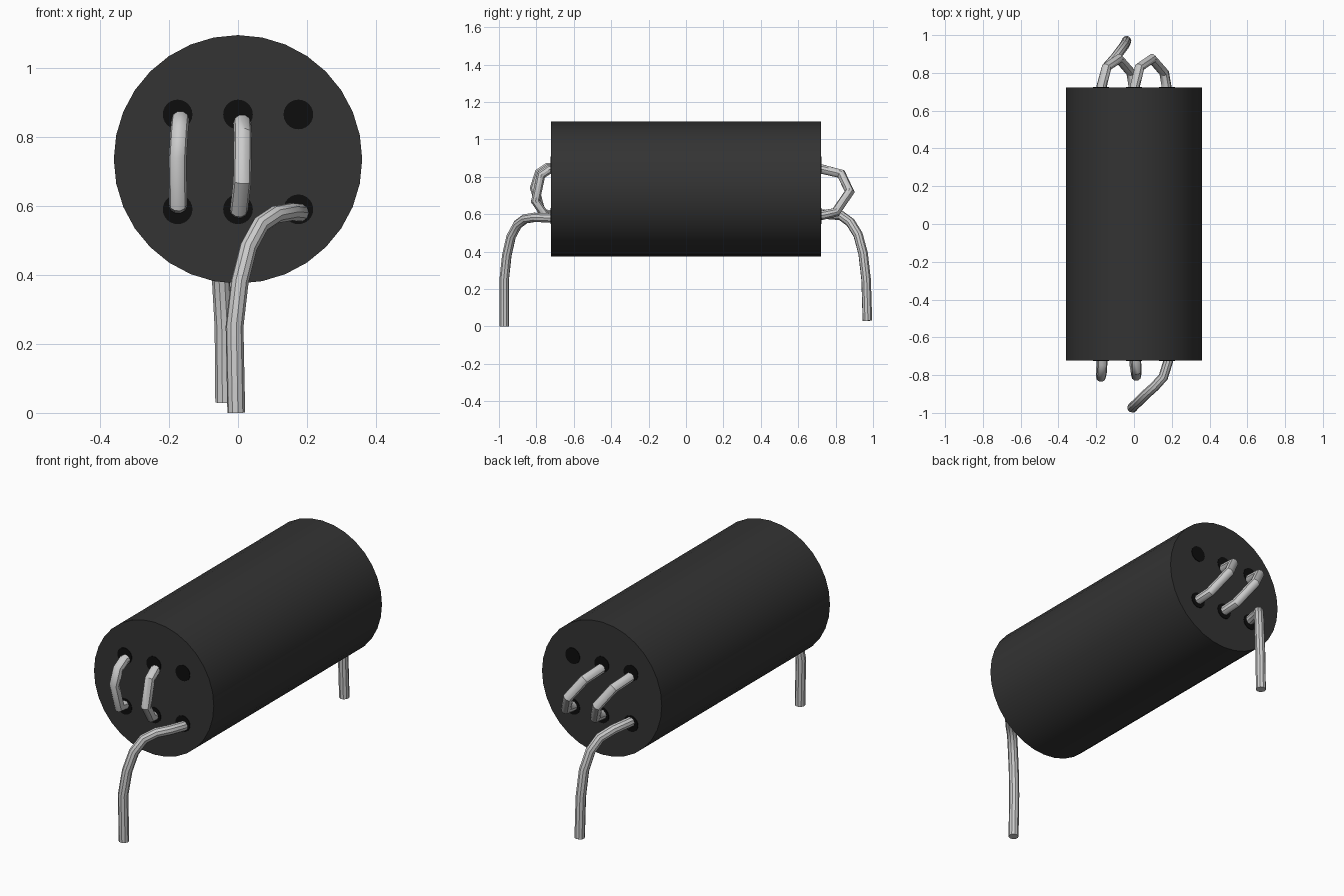
import bpy
from math import pi, radians

cube = bpy.data.objects.get("Cube")
if cube:
    bpy.data.objects.remove(cube, do_unlink=True)


def material(name, value):
    mat = bpy.data.materials.new(name)
    mat.use_nodes = True
    colour = (value, value, value, 1)
    mat.diffuse_color = colour
    mat.node_tree.nodes["Principled BSDF"].inputs["Base Color"].default_value = colour
    return mat


ferrite = material("dark grey ferrite", 0.033)
black = material("black bore", 0.004)
tin = material("tinned wire", 0.6)


def rod(name, x, z, radius, length, sides, mat):
    bpy.ops.mesh.primitive_cylinder_add(vertices=sides, radius=radius, depth=length,
                                        location=(x, 0, z), rotation=(pi / 2, 0, 0))
    ob = bpy.context.object
    ob.name = name
    ob.data.materials.append(mat)
    bpy.ops.object.shade_smooth_by_angle(angle=radians(30))


# Core and its six bores, whose dark ends sit just proud of the faces
LOW, HIGH, PITCH, HALF = 0.59, 0.865, 0.175, 0.722
rod("core_body", 0, 0.735, 0.36, 2 * HALF, 32, ferrite)
for row, z in (("lower", LOW), ("upper", HIGH)):
    for column, side in enumerate(("right", "middle", "left")):
        rod(f"{row}_{side}_bore", (column - 1) * PITCH, z, 0.043, 2 * HALF + 0.006, 24, black)


def wire(name, points):
    curve = bpy.data.curves.new(name, "CURVE")
    curve.dimensions = "3D"
    curve.bevel_depth = 0.026
    curve.bevel_resolution = 3
    curve.use_fill_caps = True
    spline = curve.splines.new("POLY")
    spline.points.add(len(points) - 1)
    for point, co in zip(spline.points, points):
        point.co = (*co, 1)
    ob = bpy.data.objects.new(name, curve)
    bpy.context.collection.objects.link(ob)
    curve.materials.append(tin)
    # Turn the swept curve into a smooth mesh
    bpy.ops.object.select_all(action="DESELECT")
    ob.select_set(True)
    bpy.context.view_layer.objects.active = ob
    bpy.ops.object.convert(target="MESH")
    bpy.ops.object.shade_smooth_by_angle(angle=radians(35))


# Leads bending down from the lower bores
wire("front_lead", [(0.18, -0.6, 0.58), (0.18, -0.73, 0.58), (0.155, -0.81, 0.583),
                    (0.11, -0.86, 0.575), (0.065, -0.9, 0.545), (0.03, -0.935, 0.48),
                    (0.005, -0.958, 0.38), (-0.01, -0.972, 0.25), (-0.005, -0.972, 0)])
wire("back_lead", [(-0.175, 0.6, 0.6), (-0.172, 0.73, 0.6), (-0.145, 0.83, 0.592),
                   (-0.1, 0.88, 0.555), (-0.07, 0.92, 0.49), (-0.05, 0.947, 0.39),
                   (-0.042, 0.963, 0.25), (-0.04, 0.97, 0.03)])

# Front loops join each upper bore to the one below it
wire("front_right_loop", [(-0.168, -0.6, 0.85), (-0.167, -0.74, 0.85), (-0.17, -0.785, 0.82),
                          (-0.175, -0.81, 0.74), (-0.174, -0.77, 0.605), (-0.173, -0.6, 0.59)])
wire("front_middle_loop", [(0.01, -0.6, 0.84), (0.012, -0.73, 0.84), (0.014, -0.775, 0.81),
                           (0.012, -0.805, 0.67), (0.003, -0.75, 0.59), (0, -0.6, 0.58)])

# Back loops slant across to the next lower bore
for name, x in (("back_right_loop", -PITCH), ("back_middle_loop", 0)):
    wire(name, [(x, 0.6, 0.84), (x + 0.005, 0.73, 0.84), (x + 0.03, 0.83, 0.815),
                (x + 0.095, 0.875, 0.72), (x + 0.16, 0.8, 0.61),
                (x + 0.172, 0.73, 0.595), (x + PITCH, 0.6, 0.59)])
